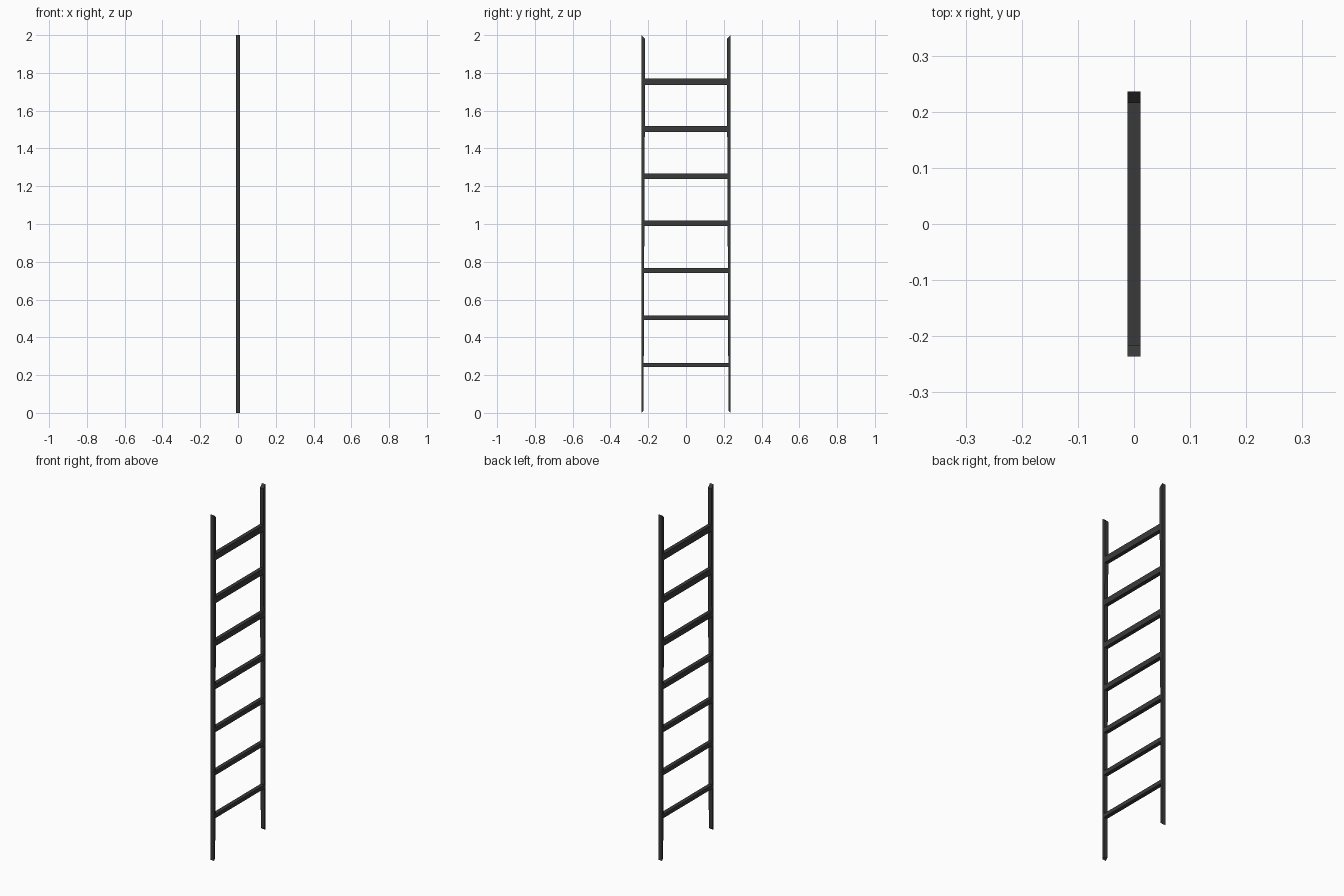
import bpy, bmesh

if "Cube" in bpy.data.objects:
    bpy.data.objects.remove(bpy.data.objects["Cube"])

# One flat colour for the whole ladder
dark = bpy.data.materials.new("dark grey metal")
dark.diffuse_color = (0.042, 0.042, 0.043, 1)
dark.use_nodes = True
dark.node_tree.nodes["Principled BSDF"].inputs["Base Color"].default_value = dark.diffuse_color

HALF_X = 0.0115   # half depth of every bar
OUTER = 0.236     # outer face of the rails


def prism(name, profile):
    """Extrude a (y, z) profile across the depth of the ladder."""
    bm = bmesh.new()
    base = bm.faces.new([bm.verts.new((-HALF_X, y, z)) for y, z in profile])
    ext = bmesh.ops.extrude_face_region(bm, geom=[base])
    verts = [v for v in ext["geom"] if isinstance(v, bmesh.types.BMVert)]
    bmesh.ops.translate(bm, verts=verts, vec=(2 * HALF_X, 0, 0))
    bmesh.ops.recalc_face_normals(bm, faces=bm.faces)
    mesh = bpy.data.meshes.new(name)
    bm.to_mesh(mesh)
    bm.free()
    mesh.materials.append(dark)
    obj = bpy.data.objects.new(name, mesh)
    bpy.context.collection.objects.link(obj)
    return obj


# Side rails: slightly thicker towards the top, ends cut on a slant
for side, label in ((-1, "left"), (1, "right")):
    prism(label + "_rail", [
        (side * OUTER, 0.0), (side * (OUTER - 0.011), 0.011),
        (side * (OUTER - 0.020), 1.981), (side * OUTER, 2.0)])

# Rungs: evenly spaced, each a little thicker than the one below
for i in range(7):
    z = 0.25 * (i + 1) + 0.003
    h = (0.022 + 0.014 * i / 6) / 2
    y = 0.226
    prism("rung_%d" % (i + 1), [(-y, z - h), (y, z - h), (y, z + h), (-y, z + h)])
